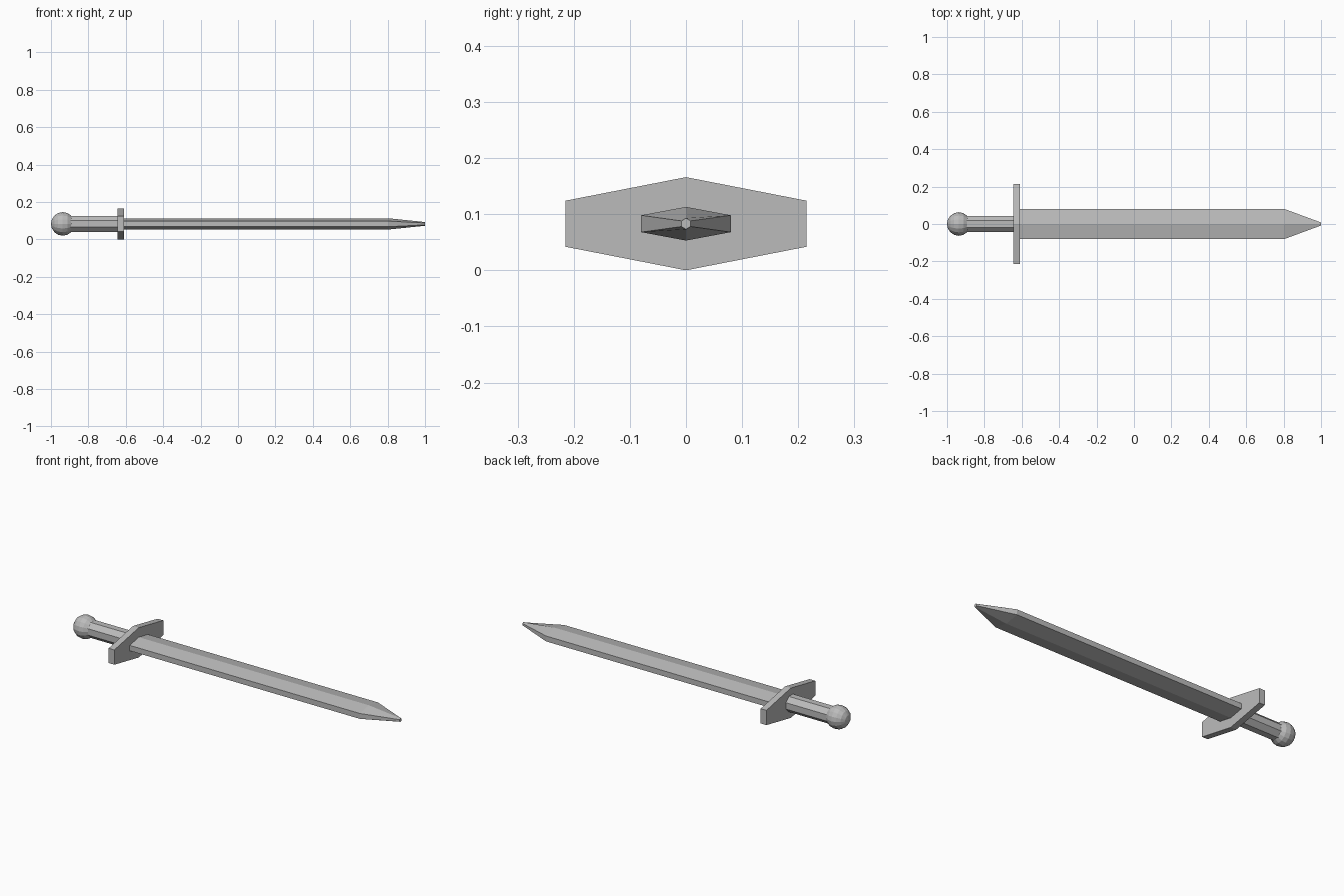
import bpy, bmesh, math
from mathutils import Matrix, Vector

if "Cube" in bpy.data.objects:
    bpy.data.objects.remove(bpy.data.objects["Cube"], do_unlink=True)

AXIS_Z = 0.083

steel = bpy.data.materials.new("grey_steel")
steel.use_nodes = True
GREY = (0.5, 0.5, 0.5, 1)
steel.diffuse_color = GREY
steel.node_tree.nodes["Principled BSDF"].inputs["Base Color"].default_value = GREY


def finish(name, bm):
    bmesh.ops.recalc_face_normals(bm, faces=bm.faces)
    mesh = bpy.data.meshes.new(name)
    bm.to_mesh(mesh)
    bm.free()
    mesh.materials.append(steel)
    obj = bpy.data.objects.new(name, mesh)
    obj.location.z = AXIS_Z
    bpy.context.collection.objects.link(obj)
    return obj


def hexagon(width, edge, ridge):
    """Flattened six-sided section: ridge top and bottom, blunt sides."""
    return [(width, edge), (0, ridge), (-width, edge),
            (-width, -edge), (0, -ridge), (width, -edge)]


def octagon(apothem):
    r = apothem / math.cos(math.pi / 8)
    return [(r * math.cos((i + 0.5) * math.pi / 4),
             r * math.sin((i + 0.5) * math.pi / 4)) for i in range(8)]


def loft(name, sections):
    """Skin matching y/z sections placed along x, with capped ends."""
    bm = bmesh.new()
    rings = [[bm.verts.new((x, y, z)) for y, z in pts] for x, pts in sections]
    n = len(rings[0])
    for a, b in zip(rings, rings[1:]):
        for i in range(n):
            j = (i + 1) % n
            bm.faces.new((a[i], a[j], b[j], b[i]))
    bm.faces.new(rings[0])
    bm.faces.new(rings[-1])
    return finish(name, bm)


# Blade with a tapered, blunt point
body = hexagon(0.08, 0.015, 0.03)
loft("blade", [(-0.62, body), (0.805, body), (1.0, hexagon(0.008, 0.005, 0.01))])

# Crossguard plate
guard = hexagon(0.215, 0.041, 0.083)
loft("crossguard", [(-0.645, guard), (-0.61, guard)])

# Eight-sided grip
loft("grip", [(-0.92, octagon(0.043)), (-0.63, octagon(0.043))])

# Ball pommel with its poles along the sword
bm = bmesh.new()
bmesh.ops.create_uvsphere(bm, u_segments=16, v_segments=8, radius=0.063,
                          matrix=Matrix.Translation(Vector((-0.937, 0, 0)))
                          @ Matrix.Rotation(math.pi / 2, 4, 'Y'))
finish("pommel", bm)
